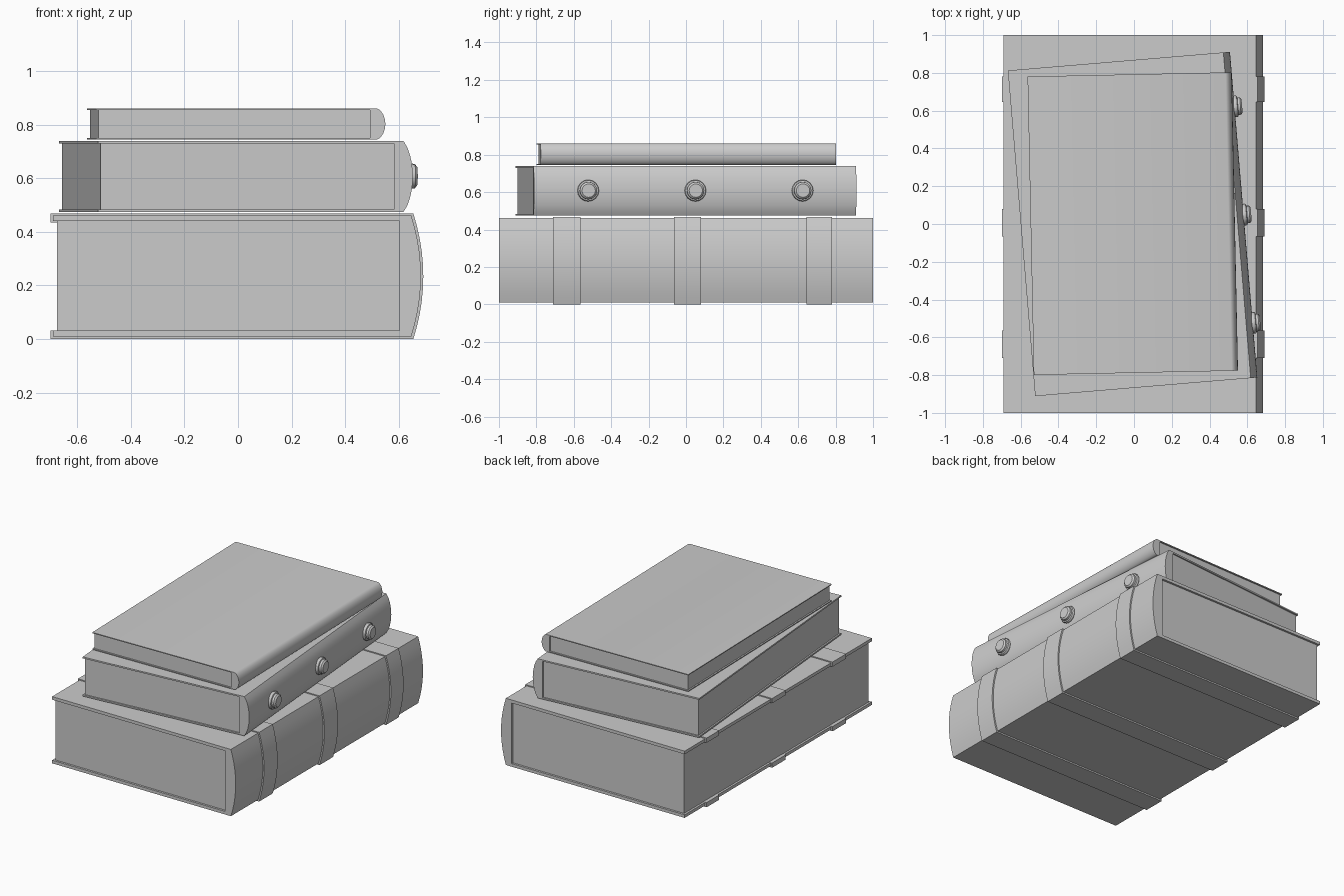
import bpy, bmesh
from math import radians, sin, cos, tau
from mathutils import Matrix

if "Cube" in bpy.data.objects:
    bpy.data.objects.remove(bpy.data.objects["Cube"])


def finish(name, bm, place):
    bmesh.ops.recalc_face_normals(bm, faces=bm.faces)
    me = bpy.data.meshes.new(name)
    bm.to_mesh(me)
    bm.free()
    ob = bpy.data.objects.new(name, me)
    bpy.context.collection.objects.link(ob)
    ob.matrix_world = place
    bpy.ops.object.select_all(action='DESELECT')
    ob.select_set(True)
    bpy.context.view_layer.objects.active = ob
    bpy.ops.object.shade_smooth_by_angle(angle=radians(25))
    return ob


def extrude_profile(name, pts, y0, y1, place):
    bm = bmesh.new()
    face = bm.faces.new([bm.verts.new((x, y0, z)) for x, z in pts])
    new = bmesh.ops.extrude_face_region(bm, geom=[face])['geom']
    verts = [v for v in new if isinstance(v, bmesh.types.BMVert)]
    bmesh.ops.translate(bm, vec=(0, y1 - y0, 0), verts=verts)
    return finish(name, bm, place)


def case_profile(fore, inner, start, bulge, z0, z1, t, power, n=10):
    """C-shaped section: two boards joined by a rounded solid spine."""
    mid, half = (z0 + z1) / 2, (z1 - z0) / 2
    pts = [(fore, z0)]
    for i in range(n + 1):
        u = sin((i / n - 0.5) * tau / 2) if power < 0.7 else 2 * i / n - 1
        pts.append((start + bulge * max(0, 1 - u * u) ** power, mid + half * u))
    return pts + [(fore, z1), (fore, z1 - t), (inner, z1 - t),
                  (inner, z0 + t), (fore, z0 + t)]


def book(name, place, fore, inner, start, bulge, half_len, z0, z1, t, power, recess):
    extrude_profile(name + "_cover",
                    case_profile(fore, inner, start, bulge, z0, z1, t, power),
                    -half_len, half_len, place)
    x0 = fore + recess
    extrude_profile(name + "_pages",
                    [(x0, z0 + t), (inner, z0 + t), (inner, z1 - t), (x0, z1 - t)],
                    -half_len + recess, half_len - recess, place)


def stud(name, y, z, place, sides=16):
    # Stepped rivet turned around the x axis
    rings = [(0.57, 0.052), (0.597, 0.058), (0.605, 0.055), (0.608, 0.047),
             (0.621, 0.046), (0.63, 0.036)]
    bm = bmesh.new()
    loops = [[bm.verts.new((x, y + r * cos(tau * i / sides), z + r * sin(tau * i / sides)))
              for i in range(sides)] for x, r in rings]
    for a, b in zip(loops, loops[1:]):
        for i in range(sides):
            j = (i + 1) % sides
            bm.faces.new((a[i], a[j], b[j], b[i]))
    bm.faces.new(loops[0])
    bm.faces.new(loops[-1])
    finish(name, bm, place)


# Bottom book with raised bands
flat = Matrix.Identity(4)
book("bottom_book", flat, -0.69, 0.603, 0.647, 0.036, 1.0, 0.01, 0.461, 0.021, 1.0, 0.014)
for i, (y0, y1) in enumerate([(-0.71, -0.565), (-0.065, 0.08), (0.645, 0.78)]):
    extrude_profile(f"band_{i + 1}",
                    case_profile(-0.70, 0.61, 0.655, 0.037, 0.0, 0.468, 0.032, 1.0),
                    y0, y1, flat)

# Middle book with studs on the spine
turn = Matrix.Translation((-0.0075, 0, 0)) @ Matrix.Rotation(radians(4.8), 4, 'Z')
book("middle_book", turn, -0.59, 0.52, 0.555, 0.035, 0.865, 0.474, 0.74, 0.01, 0.8, 0.01)
for i in range(3):
    stud(f"stud_{i + 1}", (i - 1) * 0.575, 0.608, turn)

# Top book
turn = Matrix.Translation((-0.007, 0.002, 0)) @ Matrix.Rotation(radians(1.2), 4, 'Z')
book("top_book", turn, -0.54, 0.483, 0.508, 0.033, 0.79, 0.745, 0.861, 0.006, 0.6, 0.01)
